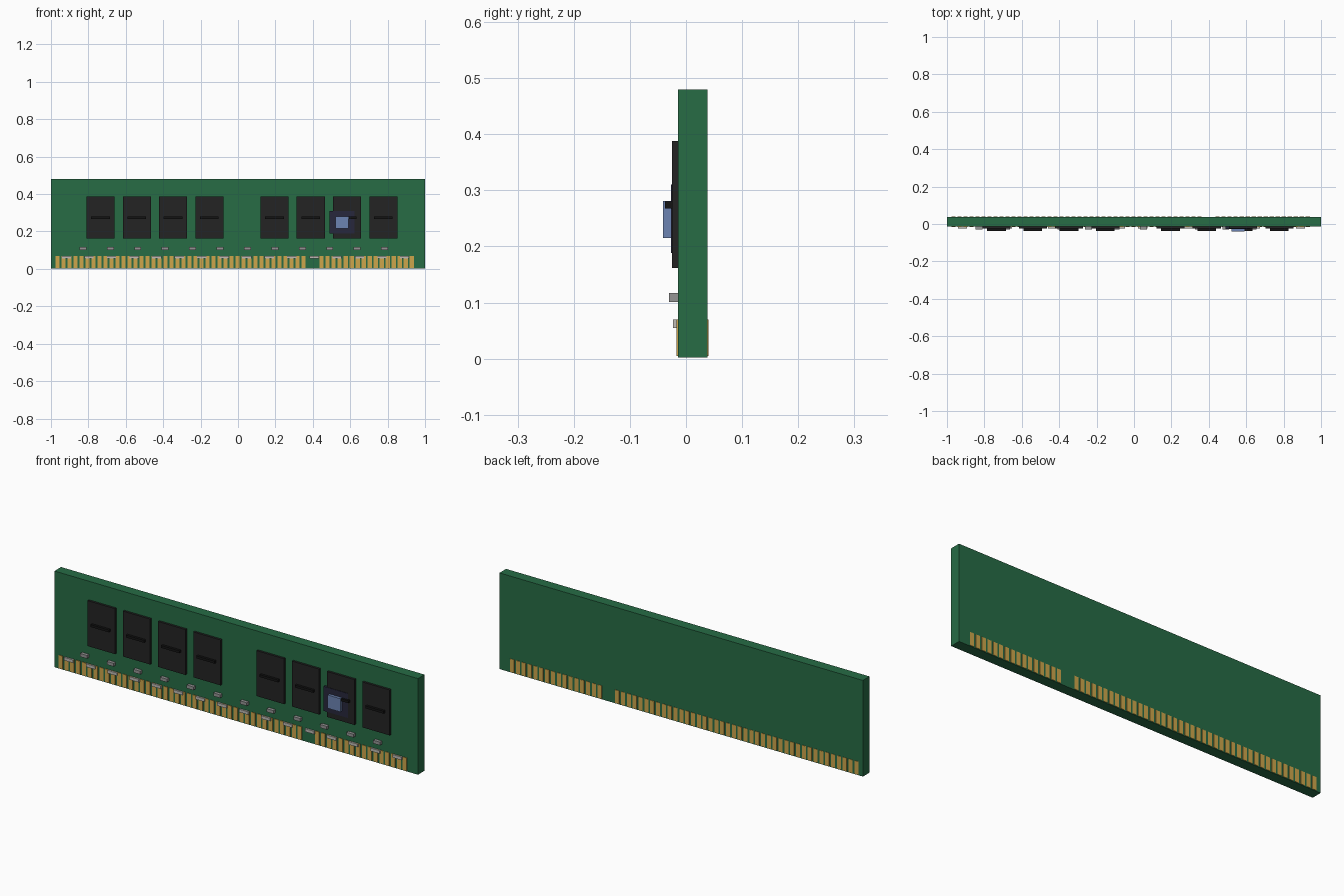
import bpy

old = bpy.data.objects.get("Cube")
if old:
    bpy.data.objects.remove(old, do_unlink=True)


def material(name, r, g, b):
    m = bpy.data.materials.new(name)
    m.use_nodes = True
    m.diffuse_color = (r, g, b, 1)
    bsdf = next(n for n in m.node_tree.nodes if n.type == 'BSDF_PRINCIPLED')
    bsdf.inputs["Base Color"].default_value = (r, g, b, 1)
    return m


GREEN = material("board green", 0.02, 0.15, 0.06)
GOLD = material("contact gold", 0.62, 0.38, 0.07)
BLACK = material("chip black", 0.017, 0.017, 0.017)
DARK = material("marking black", 0.007, 0.007, 0.007)
NAVY = material("package navy", 0.02, 0.02, 0.045)
BLUE = material("die blue", 0.15, 0.23, 0.45)
GREY = material("capacitor grey", 0.3, 0.3, 0.3)
SILVER = material("resistor silver", 0.52, 0.5, 0.46)

FRONT, BACK = -0.014, 0.038


def box(name, mat, x, y, z):
    """Box from (low, high) pairs along each axis."""
    spans = (x, y, z)
    bpy.ops.mesh.primitive_cube_add(size=1, location=[(a + b) / 2 for a, b in spans])
    ob = bpy.context.object
    ob.name = name
    for v in ob.data.vertices:
        for i, (a, b) in enumerate(spans):
            v.co[i] *= b - a
    ob.data.materials.append(mat)
    return ob


def around(c, width):
    return (c - width / 2, c + width / 2)


# Circuit board
box("circuit_board", GREEN, (-1, 1), (FRONT, BACK), (0.002, 0.48))

# Edge contacts on both faces, with a gap at the key position
for i in range(60):
    if i in (42, 43):
        continue
    x = around(-0.965 + 0.0321 * i, 0.022)
    box("front_contact", GOLD, x, (FRONT - 0.003, FRONT), (0.005, 0.07))
    box("back_contact", GOLD, x, (BACK, BACK + 0.002), (0.005, 0.07))

# Memory chips in two groups of four, each with a raised marking bar
for start in (-0.735, 0.195):
    for i in range(4):
        c = start + 0.194 * i
        box("memory_chip", BLACK, around(c, 0.15), (-0.025, FRONT), (0.162, 0.388))
        box("chip_bar", DARK, around(c, 0.1), (-0.037, -0.025), (0.268, 0.28))

# Controller package and its die
box("controller_package", NAVY, around(0.557, 0.134), (-0.027, FRONT), (0.188, 0.31))
box("controller_die", BLUE, around(0.557, 0.07), (-0.041, -0.027), (0.215, 0.281))

# Capacitor row
for i in range(12):
    box("capacitor", GREY, around(-0.829 + 0.1466 * i, 0.037), (-0.03, FRONT), (0.101, 0.117))

# Resistor row just above the contacts
for i in range(16):
    box("resistor", SILVER, around(-0.917 + 0.1205 * i, 0.05), (-0.023, FRONT), (0.055, 0.07))
